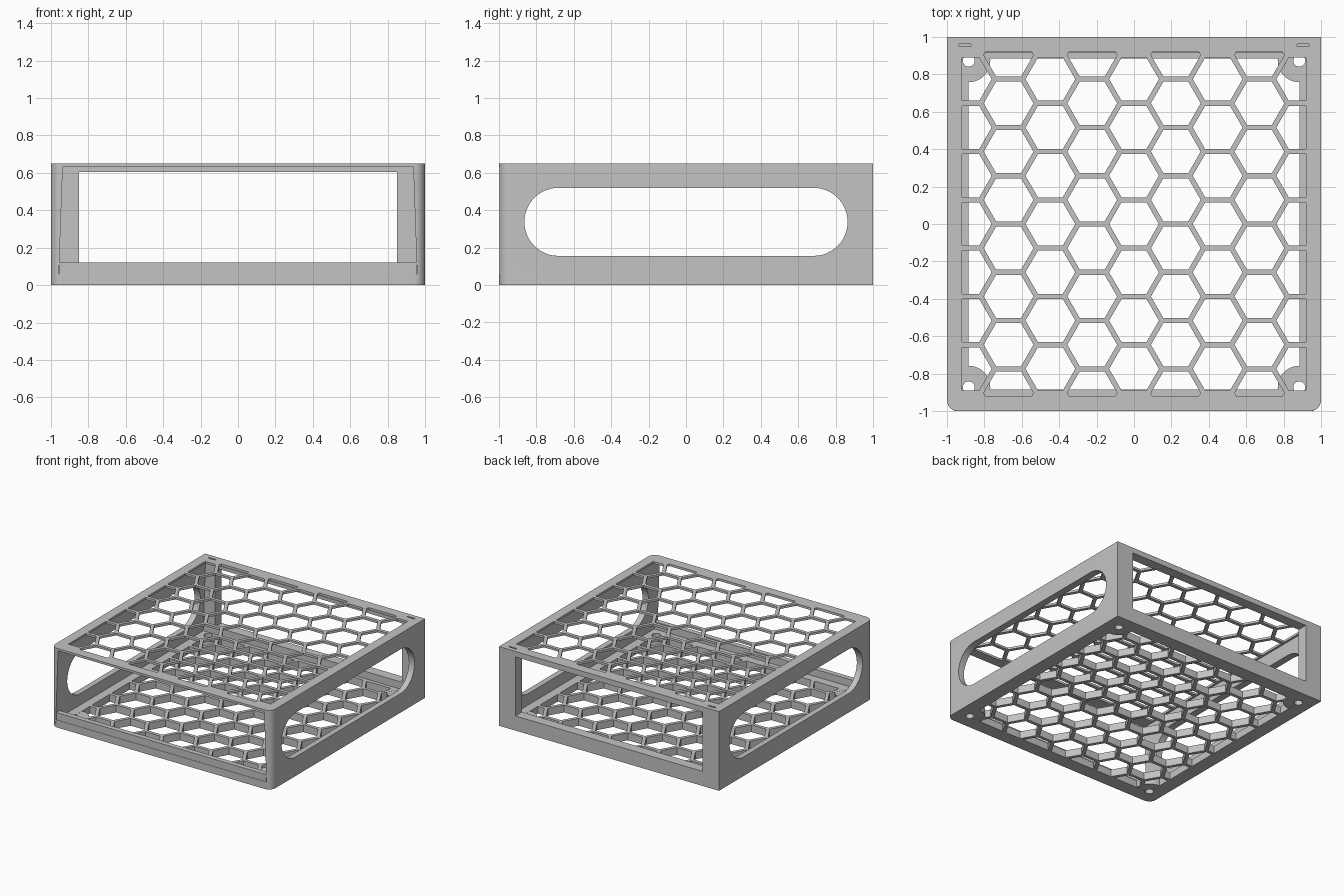
import bpy, bmesh, math
from mathutils import Matrix

cube = bpy.data.objects.get("Cube")
if cube:
    bpy.data.objects.remove(cube, do_unlink=True)

HEIGHT = 0.65
FLOOR = 0.06
ROOF = 0.632      # underside of the top panel
PITCH = 0.258     # distance between honeycomb cells
CELL = 0.133      # cell circumradius

grey = bpy.data.materials.new("plain_grey")
grey.use_nodes = True
color = (0.55, 0.55, 0.55, 1)
grey.diffuse_color = color
grey.node_tree.nodes["Principled BSDF"].inputs["Base Color"].default_value = color


def evaluated_mesh(obj):
    bpy.context.view_layer.update()
    deps = bpy.context.evaluated_depsgraph_get()
    return bpy.data.meshes.new_from_object(obj.evaluated_get(deps))


def prism(name, loops, low, high, matrix=Matrix()):
    """Extrude an outline (first loop) with holes (other loops)."""
    curve = bpy.data.curves.new(name, 'CURVE')
    curve.dimensions = '2D'
    curve.fill_mode = 'BOTH'
    curve.extrude = (high - low) / 2
    for loop in loops:
        spline = curve.splines.new('POLY')
        spline.points.add(len(loop) - 1)
        for point, (x, y) in zip(spline.points, loop):
            point.co = (x, y, 0, 1)
        spline.use_cyclic_u = True
    temp = bpy.data.objects.new(name + "_curve", curve)
    bpy.context.collection.objects.link(temp)
    mesh = evaluated_mesh(temp)
    bpy.data.objects.remove(temp, do_unlink=True)
    mesh.transform(matrix @ Matrix.Translation((0, 0, (low + high) / 2)))
    bm = bmesh.new()
    bm.from_mesh(mesh)
    bmesh.ops.remove_doubles(bm, verts=bm.verts, dist=0.0002)
    bmesh.ops.recalc_face_normals(bm, faces=bm.faces)
    bm.to_mesh(mesh)
    bm.free()
    mesh.name = name
    mesh.materials.clear()
    mesh.materials.append(grey)
    obj = bpy.data.objects.new(name, mesh)
    bpy.context.collection.objects.link(obj)
    return obj


def combine(obj, tool, operation):
    """Apply a boolean and remove the tool."""
    tool.hide_render = True
    mod = obj.modifiers.new(operation.lower(), 'BOOLEAN')
    mod.operation, mod.solver, mod.object = operation, 'EXACT', tool
    mesh = evaluated_mesh(obj)
    obj.modifiers.clear()
    obj.data = mesh
    bpy.data.objects.remove(tool, do_unlink=True)


def arc(cx, cy, r, start, end, steps):
    angles = [math.radians(start + (end - start) * i / steps) for i in range(steps + 1)]
    return [(cx + r * math.cos(a), cy + r * math.sin(a)) for a in angles]


def rect(x0, x1, y0, y1):
    return [(x0, y0), (x1, y0), (x1, y1), (x0, y1)]


def clip(loop, axis, sign, limit):
    """Cut a convex loop at sign * coordinate = limit."""
    out = []
    for a, b in zip(loop, loop[1:] + loop[:1]):
        da, db = limit - sign * a[axis], limit - sign * b[axis]
        if da >= 0:
            out.append(a)
        if da * db < 0:
            t = da / (da - db)
            out.append((a[0] + (b[0] - a[0]) * t, a[1] + (b[1] - a[1]) * t))
    return out


def honeycomb(limit):
    cells = []
    for col in range(-4, 5):
        for row in range(-4, 5):
            x = col * PITCH * math.sqrt(3) / 2
            y = (row + (col % 2) / 2) * PITCH
            if abs(y) > 0.95:
                continue
            cell = arc(x, y, CELL, 0, 300, 5)
            for axis in (0, 1):
                for sign in (-1, 1):
                    cell = clip(cell, axis, sign, limit)
            cells.append(cell)
    return cells


# Panel outline: rounded at the front, square at the back
outline = ([(1, 1), (-1, 1)] + arc(-0.94, -0.94, 0.06, 180, 270, 10)
           + arc(0.94, -0.94, 0.06, 270, 360, 10))

# Floor with corner bosses and screw holes
floor = prism("floor_panel", [outline] + honeycomb(0.885), 0, FLOOR)
corners = [(sx * 0.883, sy * 0.873) for sx in (-1, 1) for sy in (-1, 1)]
for x, y in corners:
    combine(floor, prism("boss", [arc(x, y, 0.115, 0, 352.5, 47)], 0.001, FLOOR - 0.001), 'UNION')
for x, y in corners:
    combine(floor, prism("screw_hole", [arc(x, y, 0.032, 0, 345, 23)], -0.1, 0.2), 'DIFFERENCE')

# Top panel with two narrow slots at the back
slots = [rect(s * 0.925 - 0.055, s * 0.925 + 0.055, 0.949, 0.962) for s in (-1, 1)]
top = prism("top_panel", [outline] + honeycomb(0.92) + slots, ROOF, HEIGHT)

# Side walls: inner face leans inward, long rounded window
stand_yz = Matrix(((0, 0, 1, 0), (1, 0, 0, 0), (0, 1, 0, 0), (0, 0, 0, 1)))
window = (arc(0.682, 0.338, 0.182, -90, 90, 24) + arc(-0.682, 0.338, 0.182, 90, 270, 24))
walls = []
for side, name in ((1, "left_wall"), (-1, "right_wall")):
    plan = [(0.959, 1), (1, 1)] + arc(0.94, -0.94, 0.06, 0, -70, 8) + [(0.959, -0.998)]
    wall = prism(name, [[(side * x, y) for x, y in plan]], 0, HEIGHT)
    for v in wall.data.vertices:
        if abs(v.co.x) < 0.9595 and v.co.z > 0.3:
            v.co.x = side * 0.936
    combine(wall, prism("window", [window], -1.5, 1.5, stand_yz), 'DIFFERENCE')
    walls.append(wall)

# Back frame around a large opening
stand_xz = Matrix(((1, 0, 0, 0), (0, 0, 1, 0), (0, 1, 0, 0), (0, 0, 0, 1)))
back = prism("back_frame", [rect(-1, 1, 0, ROOF), rect(-0.85, 0.85, 0.12, 0.605)],
             0.915, 1, stand_xz)

# Low lip along the front
lip = prism("front_lip", [rect(-0.953, 0.953, 0.01, 0.12)], -0.997, -0.955, stand_xz)

# Smooth the rounded corners and windows, keep edges sharp
bpy.ops.object.select_all(action='DESELECT')
for obj in [floor, top, back, lip] + walls:
    obj.select_set(True)
bpy.context.view_layer.objects.active = floor
bpy.ops.object.shade_smooth_by_angle(angle=math.radians(30))
